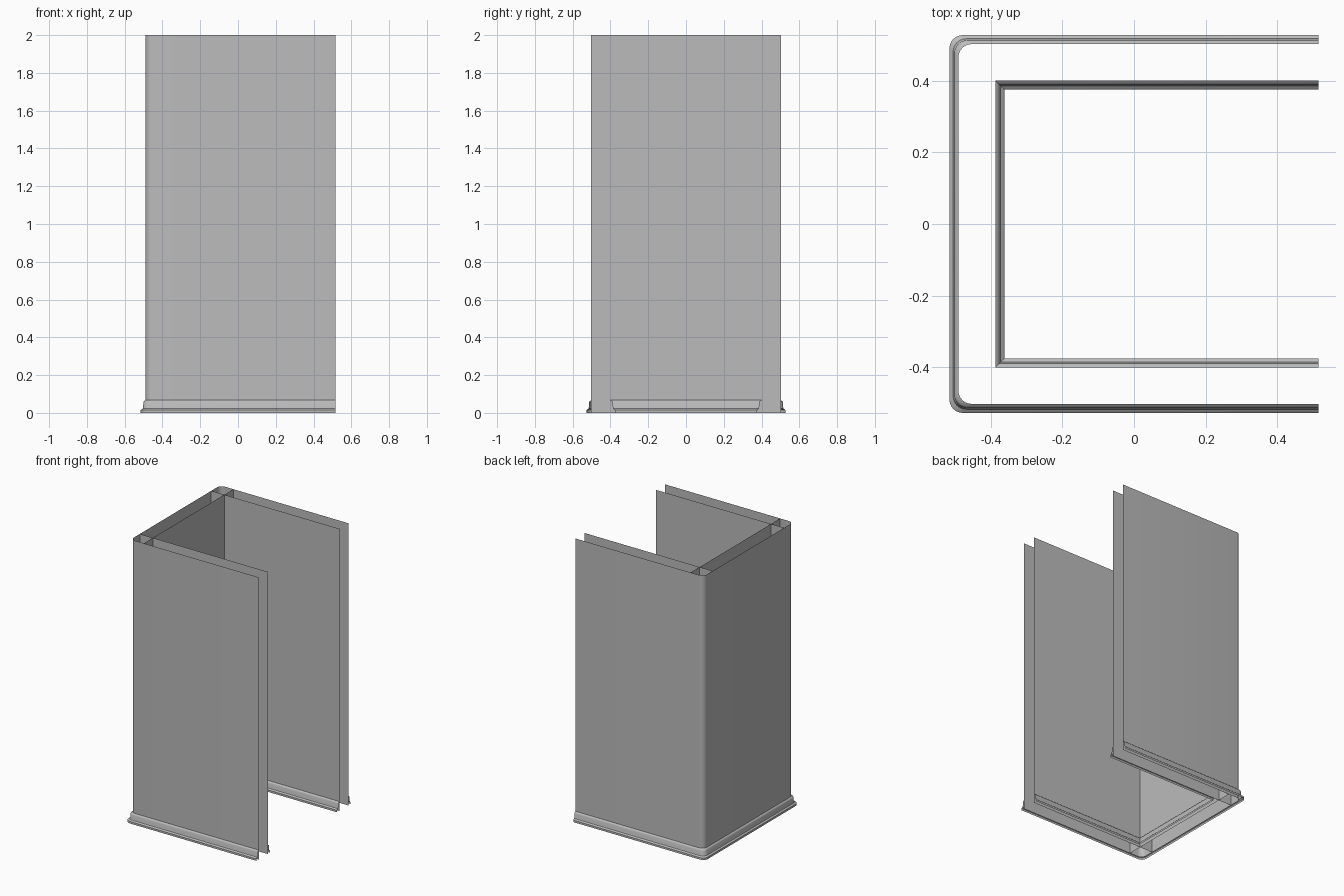
import bpy, bmesh, math

cube = bpy.data.objects.get("Cube")
if cube:
    bpy.data.objects.remove(cube, do_unlink=True)

# The single plaster grey
grey = bpy.data.materials.new("plaster_grey")
grey.use_nodes = True
colour = (0.5, 0.5, 0.5, 1)
grey.diffuse_color = colour
grey.node_tree.nodes["Principled BSDF"].inputs["Base Color"].default_value = colour

OPEN_X = 0.515          # open end of the channel
HEIGHT = 2.0
OUTER = (-0.49, 0.502)  # back x and half width of the outer wall
INNER = (-0.387, 0.40)  # back x and half width of the inner wall


def u_path(back_x, half_y, radius=0, steps=6):
    """U-shaped plan from the front open end, round the back, to the rear open end."""
    side = []
    if radius:
        for i in range(steps + 1):
            a = math.pi / 2 * i / steps
            side.append((back_x + radius * (1 - math.sin(a)),
                         -half_y + radius * (1 - math.cos(a))))
    else:
        side = [(back_x, -half_y)]
    rear = [(x, -y) for x, y in reversed(side)]
    return [(OPEN_X, -half_y)] + (side[::-1] if radius else side)[::-1 if radius and side[0][0] < side[-1][0] else 1] \
        + (rear[::-1] if radius and side[0][0] < side[-1][0] else rear) + [(OPEN_X, half_y)]


def rounded_u(back_x, half_y, radius, steps=6):
    """Same plan with its two back corners rounded."""
    cx, cy = back_x + radius, half_y - radius
    arc = []
    for i in range(steps + 1):
        a = math.pi / 2 * i / steps
        arc.append((cx - radius * math.sin(a), -cy - radius * math.cos(a)))
    return [(OPEN_X, -half_y)] + arc + [(x, -y) for x, y in reversed(arc)] + [(OPEN_X, half_y)]


def plan(wall, offset, radius):
    x, y = wall[0] - offset, wall[1] + offset
    if radius:
        return rounded_u(x, y, radius)
    return [(OPEN_X, -y), (x, -y), (x, y), (OPEN_X, y)]


def loft(name, rings, flip=False):
    """Skin a list of (plan, z) rings into an open sheet."""
    bm = bmesh.new()
    rows = [[bm.verts.new((x, y, z)) for x, y in path] for path, z in rings]
    for low, high in zip(rows, rows[1:]):
        for i in range(len(low) - 1):
            quad = [low[i + 1], low[i], high[i], high[i + 1]]
            bm.faces.new(quad[::-1] if flip else quad)
    mesh = bpy.data.meshes.new(name)
    bm.to_mesh(mesh)
    bm.free()
    mesh.materials.append(grey)
    obj = bpy.data.objects.new(name, mesh)
    bpy.context.collection.objects.link(obj)
    bpy.ops.object.select_all(action="DESELECT")
    obj.select_set(True)
    bpy.context.view_layer.objects.active = obj
    bpy.ops.object.shade_smooth_by_angle(angle=math.radians(35))
    return obj


# Skirting profile: distance out from the wall, height
SKIRTING = [(0.025, 0), (0.025, 0.014), (0.021, 0.018), (0.015, 0.022),
            (0.0125, 0.03), (0.011, 0.056), (0.008, 0.062), (0, 0.067)]

# Walls and their skirtings: the outer pair faces out, the inner pair faces in
for label, wall, radius, sign in (("outer", OUTER, 0.037, 1), ("inner", INNER, 0, -1)):
    path = plan(wall, 0, radius)
    loft(label + "_wall", [(path, 0), (path, HEIGHT)], flip=sign < 0)
    loft(label + "_skirting",
         [(plan(wall, sign * d, radius), z) for d, z in SKIRTING], flip=sign < 0)

# Partitions joining the inner corners to the outer wall
for label, s in (("front", -1), ("rear", 1)):
    corner = (INNER[0], s * INNER[1])
    for kind, end in (("side", (INNER[0], s * OUTER[1])), ("back", (OUTER[0], s * INNER[1]))):
        line = [corner, end]
        loft(f"{label}_{kind}_partition", [(line, 0), (line, HEIGHT)])
